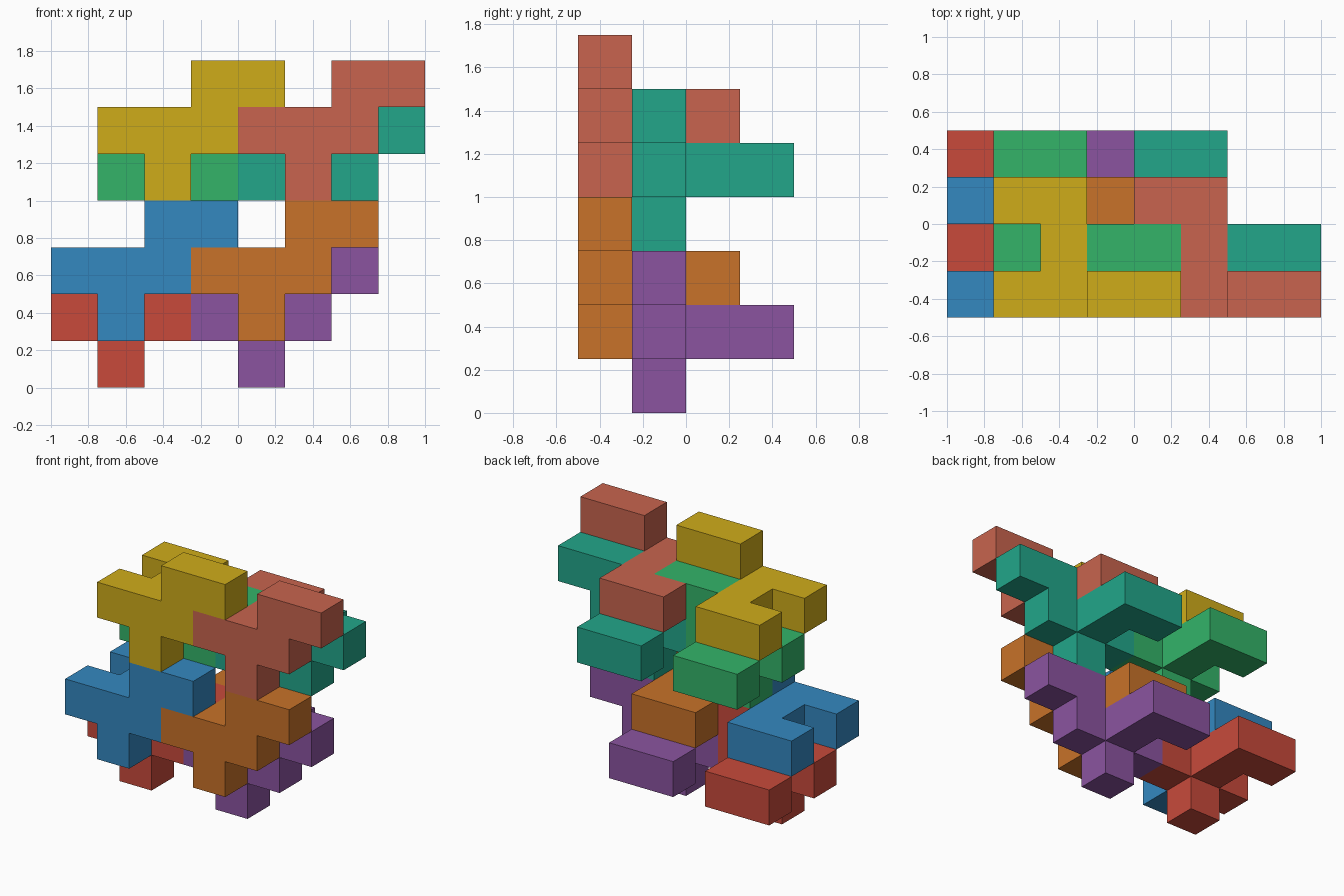
import bpy, bmesh
from math import radians
from mathutils import Vector

if "Cube" in bpy.data.objects:
    bpy.data.objects.remove(bpy.data.objects["Cube"])

U = 0.25                              # cube size
ORIGIN = Vector((-1.0, -0.5, 0.0))    # low corner of the grid

# One nine-cube piece: a front plate, a neck and a rear bar
FRONT_PLATE = [(0, 0, 1), (1, 0, 1), (2, 0, 1), (2, 0, 2), (3, 0, 2), (1, 0, 0)]
NECK = [(1, 1, 1)]
REAR_BAR = [(0, 2, 1), (1, 2, 1)]
CELLS = {Vector(c).freeze() for c in FRONT_PLATE + NECK + REAR_BAR}


def linear(hex_color):
    rgb = [int(hex_color[i:i + 2], 16) / 255 for i in (0, 2, 4)]
    return [((c + 0.055) / 1.055) ** 2.4 for c in rgb] + [1.0]


def piece(name, color, shift):
    bm = bmesh.new()
    base = ORIGIN + Vector(shift) * U
    # Only outer faces of the cubes are made
    for cell in CELLS:
        for axis in range(3):
            for side in (-1, 1):
                n = Vector((0, 0, 0))
                n[axis] = side
                if (cell + n).freeze() in CELLS:
                    continue
                a = Vector((0, 0, 0))
                a[(axis + 1) % 3] = 1
                b = n.cross(a)
                mid = cell + Vector((0.5, 0.5, 0.5)) + n / 2
                quad = [(-a - b), (a - b), (a + b), (b - a)]
                bm.faces.new([bm.verts.new(base + (mid + q / 2) * U) for q in quad])
    # Weld into one solid and merge flat areas
    bmesh.ops.remove_doubles(bm, verts=bm.verts[:], dist=1e-4)
    bmesh.ops.recalc_face_normals(bm, faces=bm.faces[:])
    bmesh.ops.dissolve_limit(bm, angle_limit=radians(1),
                             verts=bm.verts[:], edges=bm.edges[:])
    mesh = bpy.data.meshes.new(name)
    bm.to_mesh(mesh)
    bm.free()
    mat = bpy.data.materials.new(name + "_color")
    mat.diffuse_color = linear(color)
    mat.use_nodes = True
    mat.node_tree.nodes["Principled BSDF"].inputs["Base Color"].default_value = mat.diffuse_color
    mesh.materials.append(mat)
    bpy.context.collection.objects.link(bpy.data.objects.new(name, mesh))


# Lower layer, then upper layer: grid shift of each piece
piece("blue_piece", "3488C0", (0, 0, 1))
piece("orange_piece", "C87229", (3, 0, 1))
piece("red_piece", "C84A3B", (0, 1, 0))
piece("purple_piece", "8B54A0", (3, 1, 0))
piece("yellow_piece", "CFAC1A", (1, 0, 4))
piece("coral_piece", "C8644E", (4, 0, 4))
piece("green_piece", "33B469", (1, 1, 3))
piece("teal_piece", "22A68A", (4, 1, 3))
